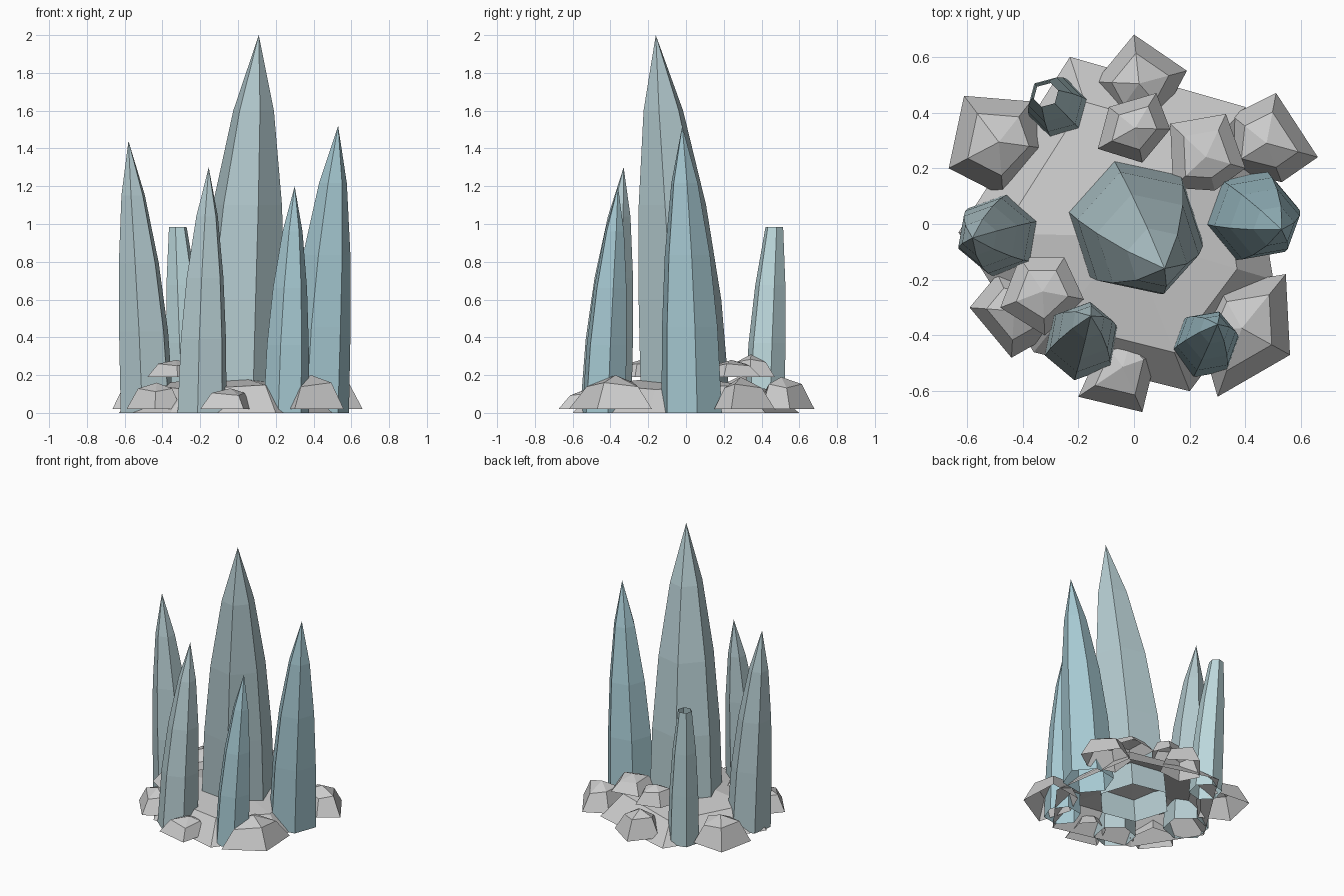
import bpy, math

if "Cube" in bpy.data.objects:
    bpy.data.objects.remove(bpy.data.objects["Cube"])


def add_mesh(name, rings, apex=None, color=None):
    """Skin a stack of rings with flat quads, optionally closed by an apex."""
    n = len(rings[0])
    verts = [p for r in rings for p in r]
    faces = []
    for k in range(len(rings) - 1):
        for i in range(n):
            j = (i + 1) % n
            faces.append((k * n + i, k * n + j, (k + 1) * n + j, (k + 1) * n + i))
    if apex:
        verts.append(apex)
        top = (len(rings) - 1) * n
        faces += [(top + i, top + (i + 1) % n, len(verts) - 1) for i in range(n)]
    me = bpy.data.meshes.new(name)
    me.from_pydata(verts, [], faces)
    me.update()
    ob = bpy.data.objects.new(name, me)
    bpy.context.collection.objects.link(ob)
    if color:
        mat = bpy.data.materials.new(name + "_colour")
        mat.diffuse_color = (*color, 1)
        mat.use_nodes = True
        mat.node_tree.nodes["Principled BSDF"].inputs["Base Color"].default_value = mat.diffuse_color
        me.materials.append(mat)
    return ob


# height fraction, radius scale, lean toward the tip
PROFILE = [(0, 1, 0), (0.3, 0.92, 0.2), (0.55, 0.75, 0.45), (0.8, 0.44, 0.75)]


def crystal(name, base, radius, turn, tip, color, broken=False):
    """Leaning six-sided spike with an open bottom."""
    dx, dy = tip[0] - base[0], tip[1] - base[1]
    rings = []
    for t, s, lean in PROFILE:
        ring = []
        for i in range(6):
            a = math.radians(turn + 60 * i)
            ring.append((base[0] + dx * lean + radius * s * math.cos(a),
                         base[1] + dy * lean + radius * s * math.sin(a),
                         tip[2] * t))
        rings.append(ring)
    add_mesh(name, rings, None if broken else tip, color)


def rock(name, z0, top, outline, inset=0.62, shoulder=0.72):
    """Faceted boulder: footprint, shoulder ring and a peak, open below."""
    pts = outline[::-1]  # counter-clockwise
    cx = sum(p[0] for p in pts) / len(pts)
    cy = sum(p[1] for p in pts) / len(pts)
    h = top - z0
    mid = []
    for i, (x, y) in enumerate(pts):
        mid.append((cx + (x - cx) * inset, cy + (y - cy) * inset,
                    z0 + h * (shoulder + 0.06 * (-1) ** i)))
    add_mesh(name, [[(x, y, z0) for x, y in pts], mid], (cx, cy, top))


# crystals
pale, blue, light = (0.46, 0.60, 0.63), (0.38, 0.58, 0.64), (0.50, 0.68, 0.71)
crystal("main_crystal", (0, 0), 0.25, 48, (0.11, -0.16, 2.0), pale)
crystal("left_crystal", (-0.48, -0.04), 0.15, 20, (-0.58, -0.05, 1.44), pale)
crystal("right_crystal", (0.42, 0.03), 0.17, 10, (0.53, -0.02, 1.52), blue)
crystal("front_left_crystal", (-0.19, -0.425), 0.138, 20, (-0.155, -0.33, 1.30), pale)
crystal("front_right_crystal", (0.255, -0.435), 0.122, 10, (0.30, -0.36, 1.20), blue)
crystal("broken_crystal", (-0.27, 0.415), 0.11, 15, (-0.335, 0.485, 1.23), light, True)

# ground mound
rock("ground_mound", 0.0, 0.20,
     [(-0.23, 0.60), (0.40, 0.42), (0.50, -0.20), (0.20, -0.60), (-0.36, -0.46), (-0.63, -0.03)],
     0.75, 0.68)

# low boulders
rock("back_left_rock", 0.02, 0.20,
     [(-0.61, 0.46), (-0.37, 0.44), (-0.31, 0.27), (-0.47, 0.10), (-0.665, 0.20)])
rock("front_left_rock", 0.02, 0.16,
     [(-0.49, -0.18), (-0.33, -0.20), (-0.30, -0.40), (-0.44, -0.48), (-0.59, -0.30)])
rock("front_rock", 0.02, 0.13,
     [(-0.11, -0.42), (0.00, -0.38), (0.08, -0.47), (0.03, -0.675), (-0.20, -0.62)])
rock("front_right_rock", 0.02, 0.20,
     [(0.30, -0.22), (0.545, -0.18), (0.56, -0.47), (0.30, -0.62), (0.23, -0.38)])
rock("back_right_rock", 0.02, 0.19,
     [(0.35, 0.39), (0.51, 0.47), (0.66, 0.24), (0.53, 0.15), (0.33, 0.20)])
rock("back_rock", 0.02, 0.19,
     [(0.00, 0.68), (0.19, 0.55), (0.11, 0.40), (-0.07, 0.38), (-0.14, 0.51)])

# boulders resting on the mound
rock("upper_left_rock", 0.19, 0.28,
     [(-0.41, -0.12), (-0.25, -0.12), (-0.18, -0.27), (-0.32, -0.40), (-0.48, -0.30)])
rock("upper_right_rock", 0.19, 0.28,
     [(0.13, 0.36), (0.33, 0.395), (0.40, 0.20), (0.29, 0.12), (0.14, 0.13)])
rock("upper_back_rock", 0.19, 0.31,
     [(-0.09, 0.42), (0.08, 0.47), (0.13, 0.34), (0.03, 0.22), (-0.13, 0.27)])
